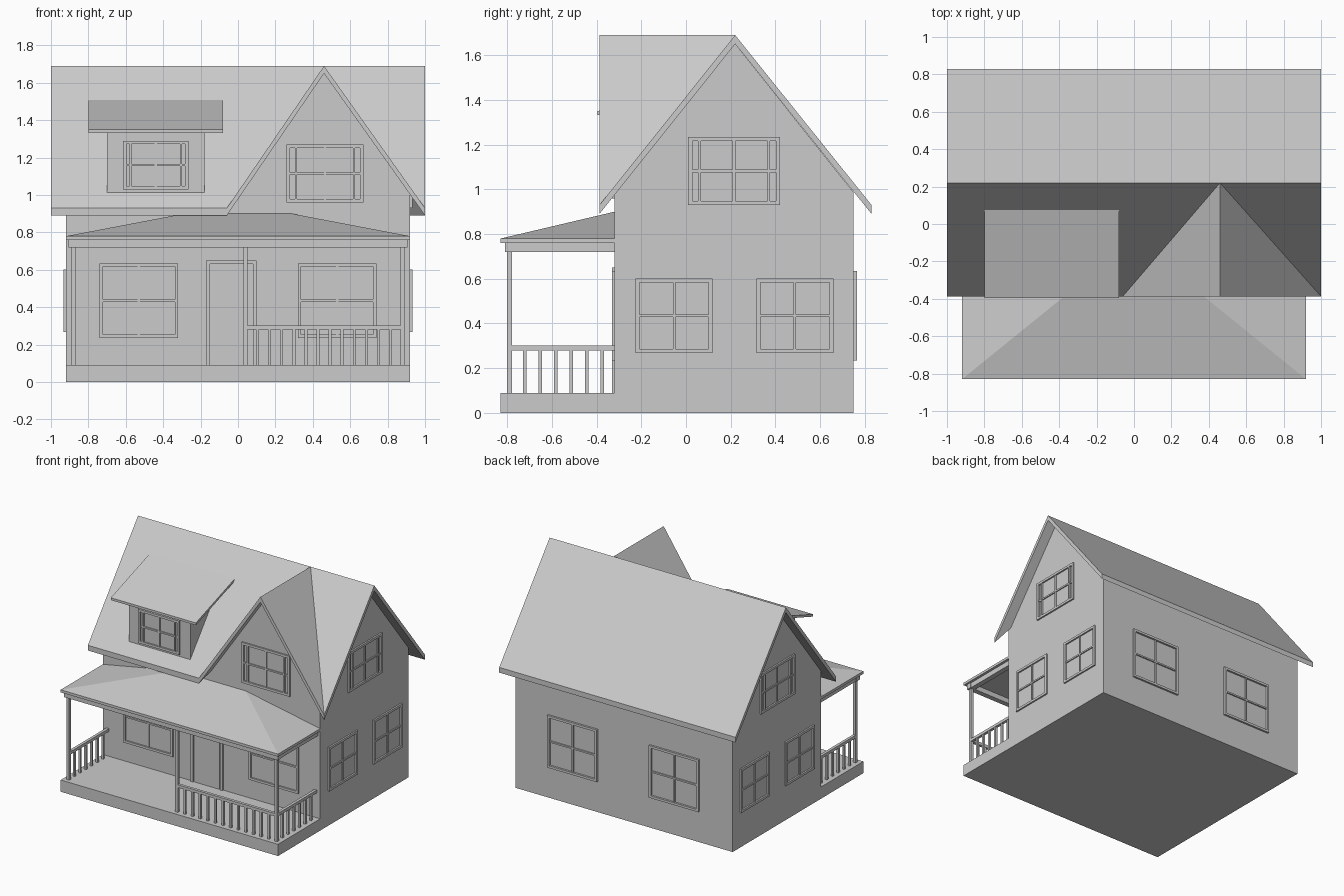
import bpy, bmesh, math
from mathutils import Matrix, Vector

cube = bpy.data.objects.get("Cube")
if cube:
    bpy.data.objects.remove(cube, do_unlink=True)

GREY = (0.6, 0.6, 0.6, 1)
mat = bpy.data.materials.new("plain_grey")
mat.use_nodes = True
mat.diffuse_color = GREY
mat.node_tree.nodes["Principled BSDF"].inputs["Base Color"].default_value = GREY


def finish(bm, name):
    bmesh.ops.recalc_face_normals(bm, faces=bm.faces)
    mesh = bpy.data.meshes.new(name)
    bm.to_mesh(mesh)
    bm.free()
    mesh.materials.append(mat)
    obj = bpy.data.objects.new(name, mesh)
    bpy.context.collection.objects.link(obj)
    return obj


def add_box(bm, x, y, z, place=Matrix()):
    """Box between (min, max) pairs on each axis."""
    lo, hi = Vector((x[0], y[0], z[0])), Vector((x[1], y[1], z[1]))
    size = Matrix.Diagonal((*(hi - lo), 1))
    bmesh.ops.create_cube(bm, size=1, matrix=place @ Matrix.Translation((lo + hi) / 2) @ size)


def boxes(name, *specs, place=Matrix()):
    bm = bmesh.new()
    for spec in specs:
        add_box(bm, *spec, place)
    return finish(bm, name)


def extrude_faces(name, points, faces, offset):
    """Shared flat faces thickened by one offset vector."""
    bm = bmesh.new()
    verts = [bm.verts.new(p) for p in points]
    made = [bm.faces.new([verts[i] for i in f]) for f in faces]
    ext = bmesh.ops.extrude_face_region(bm, geom=made, use_keep_orig=True)
    moved = [g for g in ext["geom"] if isinstance(g, bmesh.types.BMVert)]
    bmesh.ops.translate(bm, verts=moved, vec=offset)
    return finish(bm, name)


# Main sizes
WX, FRONT, BACK = 0.92, -0.32, 0.75          # walls
EX, EF, EB, EZ = 1.0, -0.387, 0.83, 0.93     # eaves
RY, RZ, THICK = 0.22, 1.69, 0.04             # ridge
GX, GL = 0.46, -0.06                         # cross gable centre and left eave
slope = (RZ - EZ) / (RY - EF)
gslope = (RZ - EZ) / (EX - GX)
under = RZ - THICK

# House body with its end gables
body = [(FRONT, 0), (BACK, 0), (BACK, under - (BACK - RY) * slope), (RY, under),
        (FRONT, under - (RY - FRONT) * slope)]
extrude_faces("house_walls", [(-WX, y, z) for y, z in body], [range(5)], (2 * WX, 0, 0))

# Front cross gable wall
gable = [(GL, EZ - THICK), (WX, EZ - THICK), (WX, under - (WX - GX) * gslope), (GX, under)]
extrude_faces("front_gable_wall", [(x, FRONT, z) for x, z in gable], [range(4)],
              (0, RY - FRONT - 0.01, 0))

# Roof with cross gable, joined along the valleys
roof = [(-EX, EB, EZ), (EX, EB, EZ), (EX, RY, RZ), (GX, RY, RZ), (-EX, RY, RZ),
        (-EX, EF, EZ), (GL, EF, EZ), (GX, EF, RZ), (EX, EF, EZ)]
extrude_faces("main_roof", roof,
              [(0, 1, 2, 3, 4), (4, 3, 6, 5), (3, 2, 8), (6, 3, 7), (7, 3, 8)],
              (0, 0, -THICK))

# Dormer: cheeks sink into the main roof
dormer = [(FRONT, 1.01), (FRONT, 1.36), (0.06, 1.48)]
extrude_faces("dormer_walls", [(-0.7, y, z) for y, z in dormer], [range(3)], (0.52, 0, 0))
dormer_roof = [(-0.8, -0.395, 1.35), (-0.08, -0.395, 1.35), (-0.08, 0.08, 1.51), (-0.8, 0.08, 1.51)]
extrude_faces("dormer_roof", dormer_roof, [range(4)], (0, 0, -0.018))

# Porch floor and hipped roof
PF = -0.83
boxes("porch_floor", ((-WX, WX), (PF, FRONT), (0, 0.09)))
boxes("porch_fascia", ((-WX, WX), (PF, FRONT), (0.76, 0.78)))
bm = bmesh.new()
for p in [(-WX, PF, 0.78), (WX, PF, 0.78), (WX, FRONT, 0.78), (-WX, FRONT, 0.78),
          (-0.29, FRONT, 0.9), (0.29, FRONT, 0.9)]:
    bm.verts.new(p)
bmesh.ops.convex_hull(bm, input=bm.verts)
bmesh.ops.dissolve_limit(bm, angle_limit=0.01, verts=bm.verts, edges=bm.edges)
finish(bm, "porch_roof")

# Porch posts and beams
PX, PY, T = 0.88, -0.79, 0.011
boxes("porch_beams",
      ((-PX - 0.025, PX + 0.025), (PY - 0.02, PY + 0.02), (0.72, 0.76)),
      *[((s * PX - 0.02, s * PX + 0.02), (PY, FRONT), (0.72, 0.76)) for s in (-1, 1)])
boxes("porch_posts", *[((x - T, x + T), (PY - T, PY + T), (0.09, 0.73)) for x in (-PX, 0.04, PX)])

# Railings
B = 0.008
front_rail = [((0.04, PX), (PY - T, PY + T), (0.28, 0.302))]
for i in range(1, 13):
    x = 0.04 + i * (PX - 0.04) / 13
    front_rail.append(((x - B, x + B), (PY - B, PY + B), (0.09, 0.285)))
boxes("front_railing", *front_rail)
for side, s in (("right", 1), ("left", -1)):
    rail = [((s * PX - T, s * PX + T), (PY, FRONT), (0.28, 0.302))]
    for i in range(1, 7):
        y = PY + i * (FRONT - PY) / 6.8
        rail.append(((s * PX - B, s * PX + B), (y - B, y + B), (0.09, 0.285)))
    boxes(side + "_railing", *rail)


def window(name, wall, centre, width, z0, z1, depth=0.012, sash=0.0):
    """Casing and crossed glazing bars on the front, back, left or right wall."""
    spot, angle = {"front": ((centre, FRONT), 0), "back": ((centre, BACK), math.pi),
                   "right": ((WX, centre), math.pi / 2),
                   "left": ((-WX, centre), -math.pi / 2)}[wall]
    place = Matrix.Translation((*spot, 0)) @ Matrix.Rotation(angle, 4, 'Z')
    h, c, m, zc = width / 2, 0.018, 0.006, (z0 + z1) / 2
    y, thin = (-depth, 0.01), (-depth * 0.6, 0.01)
    parts = [((-h, -h + c), y, (z0, z1)), ((h - c, h), y, (z0, z1)),
             ((-h + c, h - c), y, (z0, z0 + c)), ((-h + c, h - c), y, (z1 - c, z1)),
             ((-m, m), thin, (z0 + c, z1 - c)),
             ((-h + c, h - c), (thin[0] - 0.001, 0.01), (zc - m, zc + m))]
    if sash:
        for s in (-1, 1):
            x = s * (h - sash)
            parts.append(((x - m, x + m), y, (z0 + c, z1 - c)))
    boxes(name, *parts, place=place)


# Windows on every side
for s, side in ((1, "right"), (-1, "left")):
    window(side + "_front_window", "front", s * 0.53, 0.42, 0.235, 0.635)
    window(side + "_back_window", "back", s * 0.43, 0.42, 0.235, 0.635, 0.015)
    window(side + "_side_window_a", side, -0.053, 0.345, 0.267, 0.602)
    window(side + "_side_window_b", side, 0.487, 0.345, 0.267, 0.602)
    window(side + "_attic_window", side, 0.215, 0.41, 0.93, 1.235, sash=0.05)
window("gable_window", "front", 0.465, 0.41, 0.96, 1.27, sash=0.05)
window("dormer_window", "front", -0.44, 0.35, 1.03, 1.29, sash=0.04)

# Front door with casing and raised leaf
D = FRONT - 0.012
boxes("front_door",
      ((-0.17, -0.15), (D, FRONT), (0.09, 0.65)), ((0.08, 0.1), (D, FRONT), (0.09, 0.65)),
      ((-0.15, 0.08), (D, FRONT), (0.63, 0.65)), ((-0.14, 0.07), (FRONT - 0.005, FRONT), (0.09, 0.62)))
